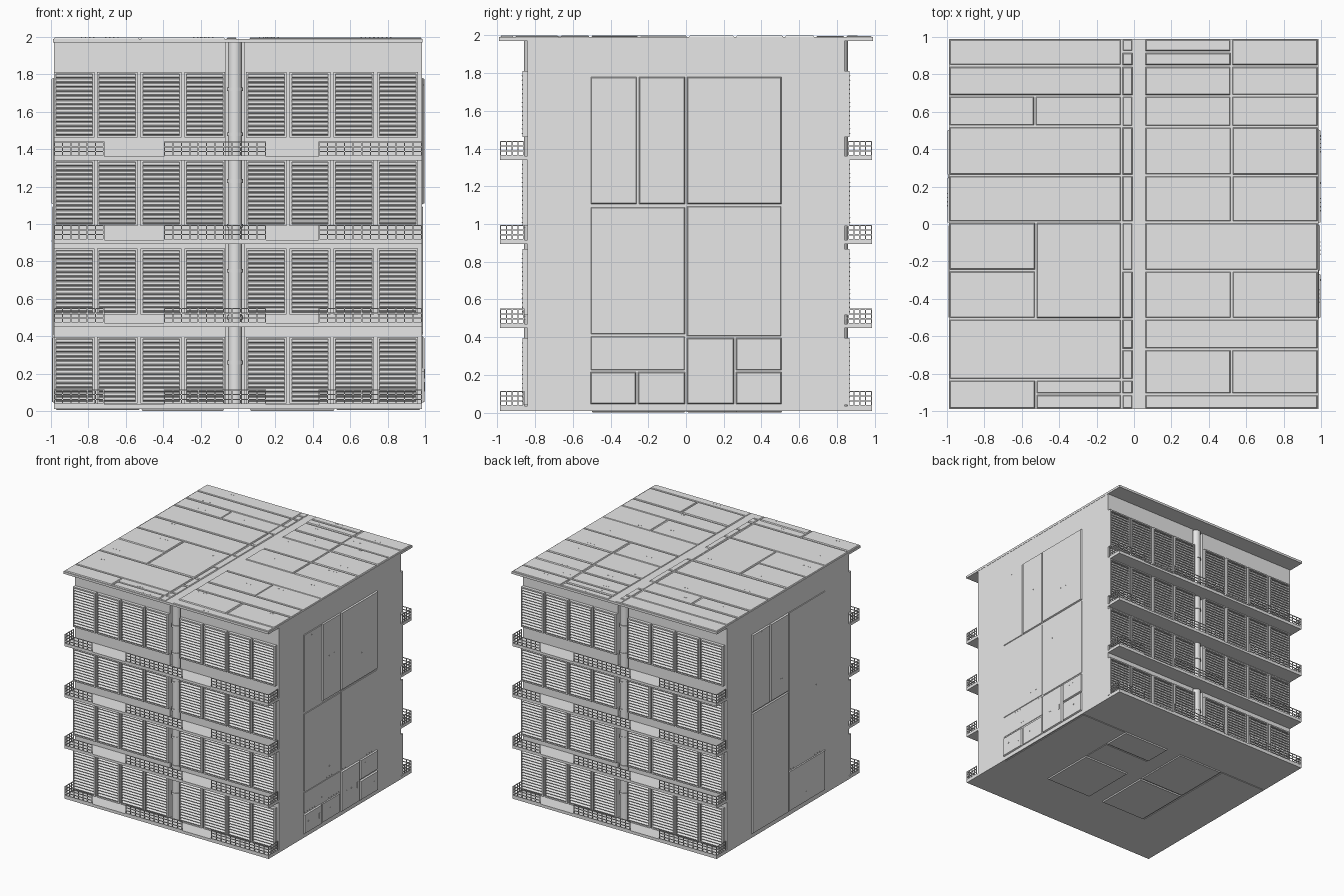
import bpy, bmesh, math, random
from mathutils import Matrix, Vector

if "Cube" in bpy.data.objects:
    bpy.data.objects.remove(bpy.data.objects["Cube"])

random.seed(4)
grey = bpy.data.materials.new("light grey")
grey.diffuse_color = (0.8, 0.8, 0.8, 1)
grey.use_nodes = True
grey.node_tree.nodes["Principled BSDF"].inputs["Base Color"].default_value = grey.diffuse_color


def box(bm, x0, x1, y0, y1, z0, z1, tilt=0):
    c = Vector(((x0 + x1) / 2, (y0 + y1) / 2, (z0 + z1) / 2))
    m = Matrix.Translation(c) @ Matrix.Rotation(tilt, 4, 'X') @ Matrix.Diagonal((x1 - x0, y1 - y0, z1 - z0, 1))
    bmesh.ops.create_cube(bm, size=1, matrix=m)


def plate(bm, m, u0, u1, v0, v1, h, rivets=True):
    """Low plate with sloping edges, in a local u, v, height frame."""
    g, s = 0.003, 0.007
    u0, u1, v0, v1 = u0 + g, u1 - g, v0 + g, v1 - g
    lo = [bm.verts.new(m @ Vector(p)) for p in
          ((u0, v0, -0.004), (u1, v0, -0.004), (u1, v1, -0.004), (u0, v1, -0.004))]
    hi = [bm.verts.new(m @ Vector(p)) for p in
          ((u0 + s, v0 + s, h), (u1 - s, v0 + s, h), (u1 - s, v1 - s, h), (u0 + s, v1 - s, h))]
    bm.faces.new(hi)
    bm.faces.new(lo[::-1])
    for i in range(4):
        j = (i + 1) % 4
        bm.faces.new((lo[i], lo[j], hi[j], hi[i]))
    # short row of rivets
    if rivets and u1 - u0 > 0.15:
        ru = random.uniform(u0 + 0.03, u1 - 0.12)
        rv = random.uniform(v0 + 0.02, v1 - 0.02)
        for k in range(4):
            t = m @ Matrix.Translation((ru + k * 0.022, rv, h)) @ Matrix.Diagonal((0.007, 0.007, 0.002, 1))
            bmesh.ops.create_cube(bm, size=1, matrix=t)


def finish(bm, name, both=False):
    """Make the object; both=True repeats it on the back by a half turn."""
    if both:
        d = bmesh.ops.duplicate(bm, geom=bm.verts[:] + bm.edges[:] + bm.faces[:])
        vs = [g for g in d["geom"] if isinstance(g, bmesh.types.BMVert)]
        bmesh.ops.rotate(bm, verts=vs, cent=(0, 0, 0), matrix=Matrix.Rotation(math.pi, 3, 'Z'))
    bmesh.ops.recalc_face_normals(bm, faces=bm.faces[:])
    me = bpy.data.meshes.new(name)
    bm.to_mesh(me)
    bm.free()
    me.materials.append(grey)
    ob = bpy.data.objects.new(name, me)
    bpy.context.collection.objects.link(ob)


W = 0.985
CH = (-0.067, 0.035)            # channel that holds the pipe

# main block with a recessed channel on both facades
bm = bmesh.new()
box(bm, -W, W, -0.78, 0.78, 0.012, 1.98)
finish(bm, "building_core")
bm = bmesh.new()
box(bm, -W, CH[0], -0.84, -0.78, 0.012, 1.98)
box(bm, CH[1], W, -0.84, -0.78, 0.012, 1.98)
finish(bm, "facade_walls", True)

# roof and ground slabs
bm = bmesh.new()
box(bm, -0.99, 0.987, -0.99, 0.99, 1.97, 1.99)
finish(bm, "roof_slab")
bm = bmesh.new()
box(bm, -W, W, -W, W, 0.01, 0.035)
finish(bm, "ground_slab")

# balcony slabs
FLOORS = (0.035, 0.47, 0.915, 1.36)
bm = bmesh.new()
for z in FLOORS[1:]:
    box(bm, -W, W, -W, -0.78, z - 0.021, z)
finish(bm, "balcony_slabs", True)

# railings with gaps
bm = bmesh.new()
R, H = 0.0028, 0.078
for z in FLOORS:
    for x0, x1 in ((-0.985, -0.715), (-0.395, 0.15), (0.43, 0.985)):
        for k in range(4):
            zz = z + R + k * (H - R) / 3
            box(bm, x0, x1, -0.985, -0.985 + 2 * R, zz - R, zz + R)
        n = round((x1 - x0) / 0.045)
        for i in range(n + 1):
            x = x0 + R + (x1 - x0 - 2 * R) * i / n
            box(bm, x - R, x + R, -0.985, -0.985 + 2 * R, z, z + H)
    for x in (-W + R, W - R):
        for k in range(4):
            zz = z + R + k * (H - R) / 3
            box(bm, x - R, x + R, -0.985, -0.857, zz - R, zz + R)
        for i in range(1, 5):
            y = -0.982 + 0.0305 * i
            box(bm, x - R, x + R, y - R, y + R, z, z + H)
finish(bm, "balcony_railings", True)

# louvre panels: frame, backing and tilted slats
COLS = [-0.987 + 0.2335 * i for i in range(4)] + [0.042 + 0.2345 * i for i in range(4)]
frames, slats = bmesh.new(), bmesh.new()
N = 14
for z0, z1 in ((0.04, 0.396), (0.517, 0.868), (0.99, 1.342), (1.462, 1.812)):
    for x0 in COLS:
        x0 = max(x0, -W)
        x1, f = x0 + 0.217, 0.011
        box(frames, x0, x1, -0.85, -0.835, z0, z1)
        box(frames, x0, x0 + f, -0.868, -0.84, z0, z1)
        box(frames, x1 - f, x1, -0.868, -0.84, z0, z1)
        box(frames, x0 + f, x1 - f, -0.868, -0.84, z0, z0 + f)
        box(frames, x0 + f, x1 - f, -0.868, -0.84, z1 - f, z1)
        step = (z1 - z0 - 2 * f) / N
        for i in range(N):
            zc = z0 + f + (i + 0.5) * step
            box(slats, x0 + f, x1 - f, -0.871, -0.848, zc - 0.004, zc + 0.004, math.radians(35))
finish(frames, "louvre_frames", True)
finish(slats, "louvre_slats", True)

# drain pipe with collars
bm = bmesh.new()
px = sum(CH) / 2
for r, z0, z1 in [(0.038, 0.03, 1.975)] + [(0.043, z - 0.01, z + 0.01) for z in
                                          (0.26, 0.5, 0.75, 0.99, 1.23, 1.48, 1.72)]:
    bmesh.ops.create_cone(bm, cap_ends=True, segments=20, radius1=r, radius2=r, depth=z1 - z0,
                          matrix=Matrix.Translation((px, -0.82, (z0 + z1) / 2)))
for f in bm.faces:
    f.smooth = len(f.verts) == 4
finish(bm, "drain_pipes", True)

# roof plates, in rows: (y0, y1, x breaks); the strip x 0..0.056 stays open as a groove
bm = bmesh.new()
m = Matrix.Translation((0, 0, 1.99))
L, C, E = -0.99, -0.066, 0.987
ROWS = [(0.845, 0.99, (L, C)), (0.685, 0.845, (L, C)), (0.523, 0.685, (L, -0.53, C)),
        (0.26, 0.523, (L, C)), (0.01, 0.26, (L, C)), (-0.248, 0.01, (L, -0.525)),
        (-0.507, -0.248, (L, -0.525)), (-0.507, 0.01, (-0.525, C)), (-0.833, -0.507, (L, C)),
        (-0.99, -0.833, (L, -0.525)), (-0.91, -0.833, (-0.525, C)), (-0.99, -0.91, (-0.525, C)),
        (0.92, 0.99, (0.056, 0.52)), (0.845, 0.92, (0.056, 0.52)), (0.845, 0.99, (0.52, E)),
        (0.685, 0.845, (0.056, 0.52, E)), (0.52, 0.685, (0.056, 0.52, E)),
        (0.26, 0.52, (0.056, 0.523, E)), (0.01, 0.26, (0.056, 0.523, E)), (-0.25, 0.01, (0.056, E)),
        (-0.507, -0.25, (0.056, 0.523, E)), (-0.67, -0.507, (0.056, E)),
        (-0.91, -0.67, (0.056, 0.52, E)), (-0.99, -0.91, (0.056, E))]
CENTRE = (-0.99, -0.91, -0.833, -0.67, -0.507, -0.25, 0.01, 0.26, 0.52, 0.685, 0.845, 0.92, 0.99)
ROWS += [(a, b, (C, -0.003)) for a, b in zip(CENTRE, CENTRE[1:])]
for y0, y1, xs in ROWS:
    for a, b in zip(xs, xs[1:]):
        plate(bm, m, a, b, y0, y1, random.choice((0.004, 0.006, 0.008)))
finish(bm, "roof_plates")

# underside plates
bm = bmesh.new()
m = Matrix.Translation((0, 0, 0.01)) @ Matrix.Diagonal((1, 1, -1, 1))
for x0, x1, y0, y1, h in ((0.06, 0.52, -0.505, 0.0, 0.01), (0.06, 0.52, 0.0, 0.26, 0.004),
                          (0.06, 0.52, 0.26, 0.515, 0.01), (-0.52, -0.07, -0.505, 0.0, 0.01),
                          (-0.52, -0.07, 0.0, 0.515, 0.008), (0.52, 0.98, -0.505, 0.515, 0.004),
                          (-0.98, -0.52, -0.505, 0.515, 0.004)):
    plate(bm, m, x0, x1, y0, y1, h, False)
finish(bm, "underside_plates")

# side wall plates: (y0, y1, z0, z1, height)
RIGHT = [(-0.51, -0.26, 0.04, 0.22, 0.012), (-0.26, 0, 0.04, 0.22, 0.007), (0, 0.26, 0.04, 0.4, 0.013),
         (0.26, 0.51, 0.22, 0.4, 0.011), (0.26, 0.51, 0.04, 0.22, 0.013), (-0.51, 0, 0.22, 0.41, 0.003),
         (-0.51, 0, 0.41, 1.095, 0.004), (0, 0.51, 0.4, 1.1, 0.004), (-0.51, -0.255, 1.1, 1.785, 0.005),
         (-0.255, 0, 1.1, 1.785, 0.01), (0, 0.51, 1.1, 1.785, 0.012)]
LEFT = [(0, 0.51, 0.04, 1.1, 0.01), (0.255, 0.51, 1.1, 1.785, 0.012), (0, 0.255, 1.1, 1.785, 0.013),
        (-0.51, 0, 0.4, 1.785, 0.004), (-0.51, 0, 0.04, 0.4, 0.007)]
for s, tiles, name in ((1, RIGHT, "right_wall_plates"), (-1, LEFT, "left_wall_plates")):
    bm = bmesh.new()
    # local u -> y, v -> z, height -> outwards along x
    m = Matrix(((0, 0, s, s * W), (1, 0, 0, 0), (0, 1, 0, 0), (0, 0, 0, 1)))
    for t in tiles:
        plate(bm, m, *t)
    finish(bm, name)

# door handles on the right wall
bm = bmesh.new()
for y, z in ((-0.3, 0.13), (0.22, 0.2), (0.47, 0.13)):
    box(bm, W, W + 0.015, y - 0.005, y + 0.005, z - 0.025, z + 0.025)
finish(bm, "door_handles")
